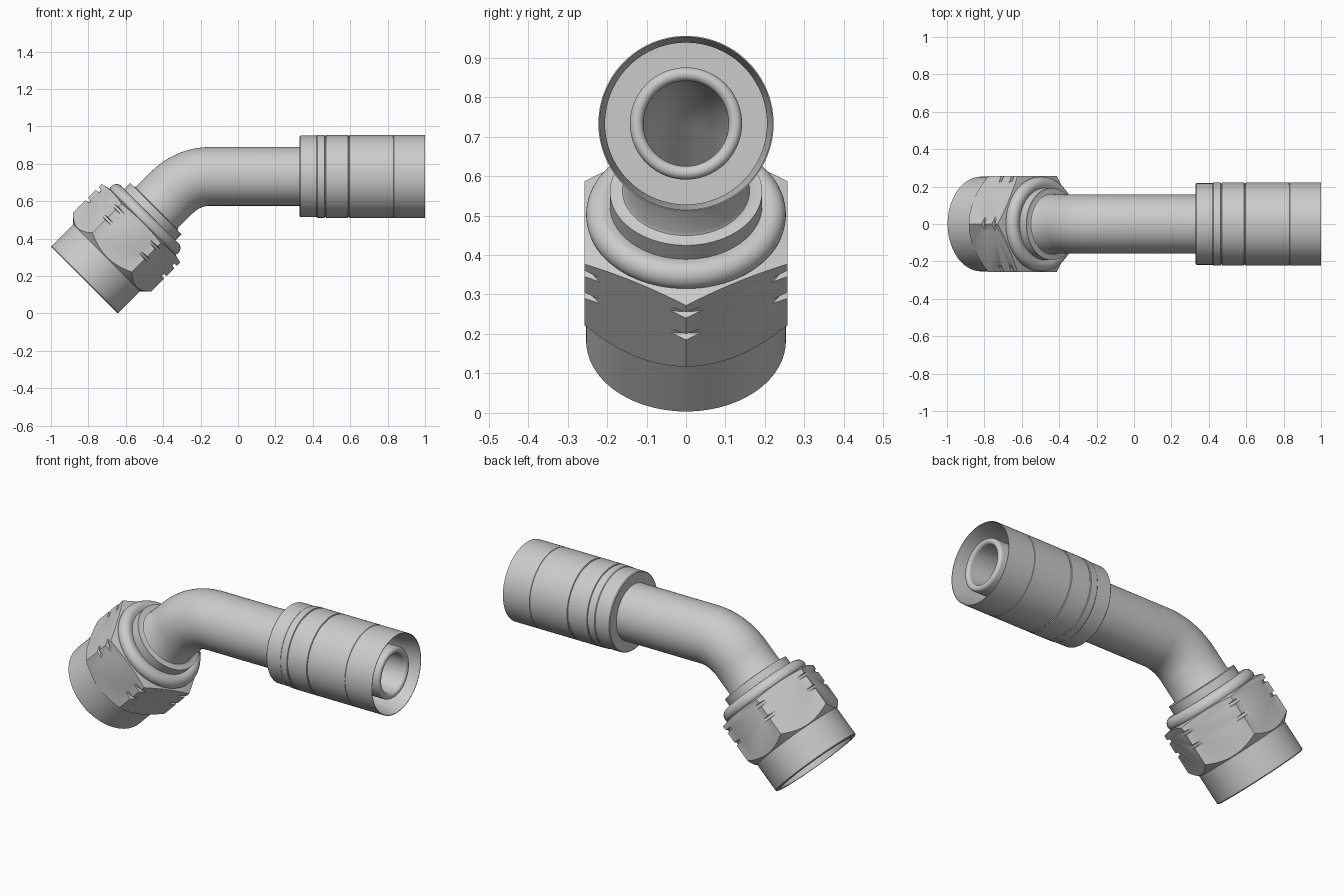
import bpy, bmesh, math
from mathutils import Vector

if "Cube" in bpy.data.objects:
    bpy.data.objects.remove(bpy.data.objects["Cube"])

# Centre line: straight 45 degree leg from the nut face, a bend, then a level leg
H, BEND_R, ANG = 0.733, 0.29, math.radians(45)
FACE = Vector((-0.821, 0, 0.179))
TAN = BEND_R * math.tan(ANG / 2)
X0 = FACE.x + (H - FACE.z) + TAN              # x where the level leg starts
T1 = (H - FACE.z) * math.sqrt(2) - TAN        # distance where the bend starts
T2 = T1 + BEND_R * ANG                        # distance where the bend ends
CENTRE = Vector((X0, 0, H - BEND_R))


def frame(t):
    """Point and in-plane normal of the centre line at distance t."""
    a = ANG - min(max(t - T1, 0), T2 - T1) / BEND_R
    n = Vector((-math.sin(a), 0, math.cos(a)))
    d = Vector((math.cos(a), 0, math.sin(a)))
    return CENTRE + n * BEND_R + d * (min(t - T1, 0) + max(t - T2, 0)), n


def at_x(x):
    return x - X0 + T2


def sweep(name, profile, segs=96):
    """Turn a closed (distance, radius) loop around the centre line."""
    bm = bmesh.new()
    rings = []
    for t, r in profile:
        p, n = frame(t)
        ring = []
        for i in range(segs):
            a = 2 * math.pi * i / segs
            ring.append(bm.verts.new(p + n * r * math.cos(a) + Vector((0, r * math.sin(a), 0))))
        rings.append(ring)
    for k, ring in enumerate(rings):
        nxt = rings[(k + 1) % len(rings)]
        for i in range(segs):
            j = (i + 1) % segs
            bm.faces.new((ring[i], ring[j], nxt[j], nxt[i]))
    bmesh.ops.recalc_face_normals(bm, faces=bm.faces)
    me = bpy.data.meshes.new(name)
    bm.to_mesh(me)
    bm.free()
    ob = bpy.data.objects.new(name, me)
    bpy.context.collection.objects.link(ob)
    return ob


def smooth(ob, deg=30):
    bpy.ops.object.select_all(action='DESELECT')
    ob.select_set(True)
    bpy.context.view_layer.objects.active = ob
    bpy.ops.object.shade_smooth_by_angle(angle=math.radians(deg))


def arc(t, r, rad, start, end, steps=8):
    """Rounded piece of a profile."""
    return [(t + rad * math.cos(math.radians(start + (end - start) * i / steps)),
             r + rad * math.sin(math.radians(start + (end - start) * i / steps)))
            for i in range(steps + 1)]


# Swivel nut: round skirt, chamfered hex zone with two corner grooves, rounded back
nut_profile = [(0, 0.225), (0, 0.248), (0.005, 0.253), (0.168, 0.253), (0.21, 0.298)]
for g in (0.316, 0.394):
    nut_profile += [(g - 0.011, 0.298), (g - 0.007, 0.277), (g + 0.007, 0.277), (g + 0.011, 0.298)]
nut_profile += [(0.428, 0.298), (0.44, 0.248)]
nut_profile += arc(0.457, 0.215, 0.038, 110, -10, 12)
nut_profile += [(0.488, 0.187), (0.36, 0.187), (0.32, 0.225)]
nut = sweep("swivel_nut", nut_profile)
hex_r = 0.257 / math.cos(math.pi / 6)
prism = sweep("hex_cutter", [(-0.05, 0.1), (-0.05, hex_r), (0.6, hex_r), (0.6, 0.1)], 6)
prism.hide_render = True
mod = nut.modifiers.new("hex", 'BOOLEAN')
mod.operation, mod.solver, mod.object = 'INTERSECT', 'EXACT', prism
bpy.context.view_layer.objects.active = nut
bpy.ops.object.modifier_apply(modifier="hex")
bpy.data.objects.remove(prism)
smooth(nut, 25)

# Bent tube: seat and collar at the nut, bend, hose nipple with a rounded end
bend = [T1 + (T2 - T1) * i / 16 for i in range(17)]
tube_profile = [(0.17, 0.108), (0.17, 0.135), (0.25, 0.19), (0.49, 0.19), (0.49, 0.193),
                (0.54, 0.193), (0.54, 0.167)]
tube_profile += [(0.543, 0.161), (0.55, 0.157)] + [(t, 0.157) for t in bend]
tube_profile += [(at_x(0.44), 0.157), (at_x(0.44), 0.142)]
tube_profile += arc(at_x(0.97), 0.125, 0.017, 90, -90, 10)
tube_profile += [(t, 0.108) for t in reversed(bend)]
smooth(sweep("bent_tube", tube_profile, 72))

# Crimp sleeve: closed shoulder, fine grooves, hollow flared mouth
sleeve_profile = [(0.33, 0.15), (0.33, 0.214), (0.334, 0.218), (0.42, 0.218), (0.424, 0.221)]
for g in (0.467, 0.592):
    sleeve_profile += [(g - 0.004, 0.222), (g - 0.002, 0.217), (g + 0.002, 0.217), (g + 0.004, 0.222)]
sleeve_profile += [(0.829, 0.222), (0.83, 0.2195), (0.832, 0.2195), (0.833, 0.222), (1.0, 0.222),
                   (1.0, 0.219), (0.9, 0.205), (0.46, 0.205), (0.46, 0.138)]
smooth(sweep("crimp_sleeve", [(at_x(x), r) for x, r in sleeve_profile]))
